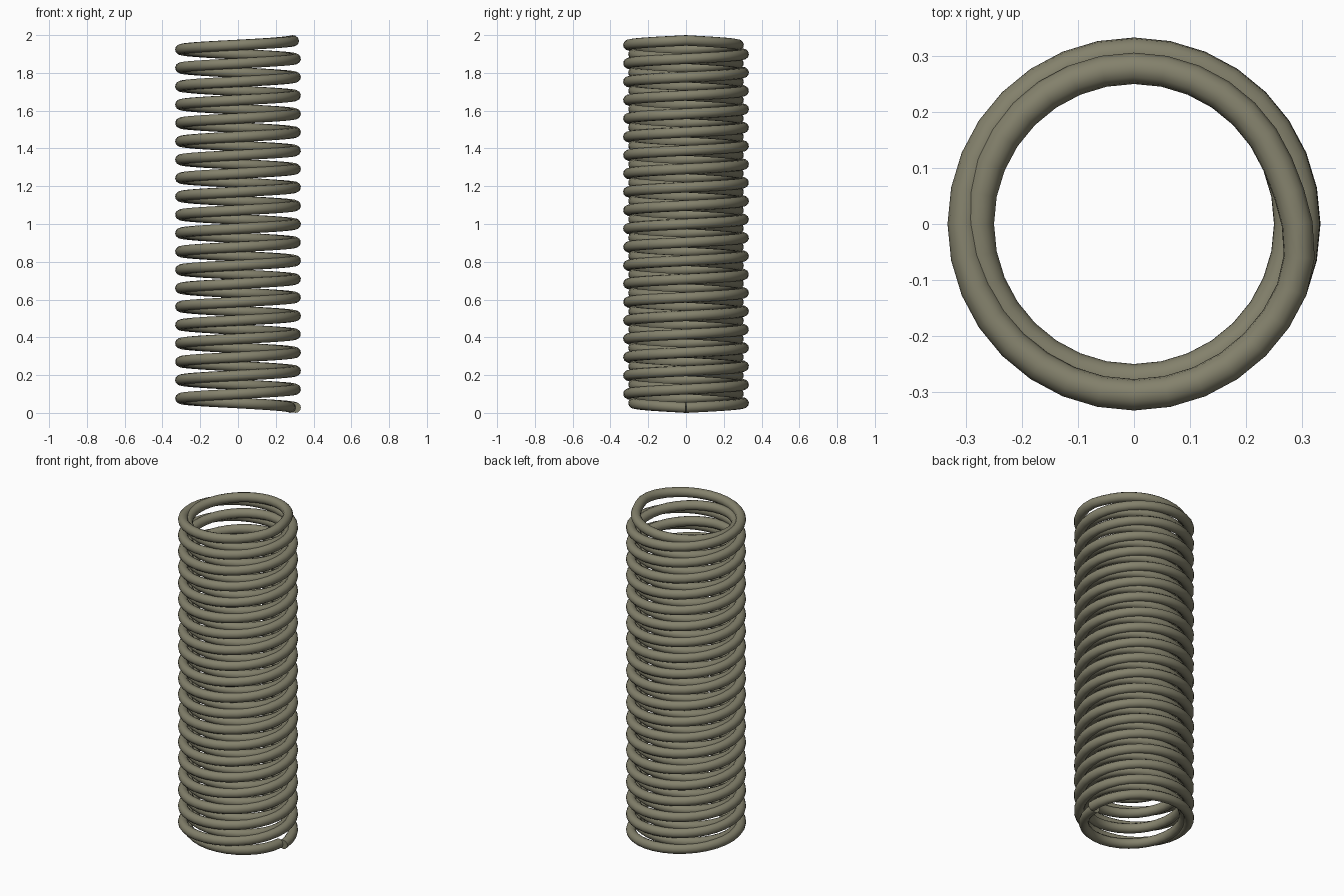
import bpy
from math import cos, sin, pi

if "Cube" in bpy.data.objects:
    bpy.data.objects.remove(bpy.data.objects["Cube"])

TURNS, SEG = 20, 32           # turns per layer, points per turn
WIRE = 0.028                  # wire radius
R_OUT, R_IN = 0.305, 0.278    # radii of the two layers
Z_LOW, Z_HIGH = WIRE, 2 - WIRE
BLEND = 2                     # points either side of the top crossover

# One wire: winds up as the outer layer, crosses over and returns inside
n = TURNS * SEG
points = []
for i in range(2 * n + 1):
    t = min(max((i - n + BLEND) / (2 * BLEND), 0), 1)
    t = t * t * (3 - 2 * t)
    r = R_OUT + (R_IN - R_OUT) * t
    z = Z_LOW + (Z_HIGH - Z_LOW) * (1 - abs(i - n) / n)
    a = 2 * pi * i / SEG
    points.append((r * cos(a), r * sin(a), z, 1))

curve = bpy.data.curves.new("spring_coil", 'CURVE')
curve.dimensions = '3D'
curve.bevel_depth = WIRE
curve.bevel_resolution = 4
curve.use_fill_caps = True
spline = curve.splines.new('POLY')
spline.points.add(len(points) - 1)
for p, co in zip(spline.points, points):
    p.co = co

coil = bpy.data.objects.new("spring_coil", curve)
bpy.context.collection.objects.link(coil)
bpy.context.view_layer.objects.active = coil
coil.select_set(True)
bpy.ops.object.convert(target='MESH')
coil = bpy.context.object
bpy.ops.object.shade_smooth_by_angle(angle=0.7)

# Dull olive metal
mat = bpy.data.materials.new("dull_metal")
mat.diffuse_color = (0.23, 0.22, 0.15, 1)
mat.use_nodes = True
mat.node_tree.nodes["Principled BSDF"].inputs["Base Color"].default_value = mat.diffuse_color
coil.data.materials.clear()
coil.data.materials.append(mat)
